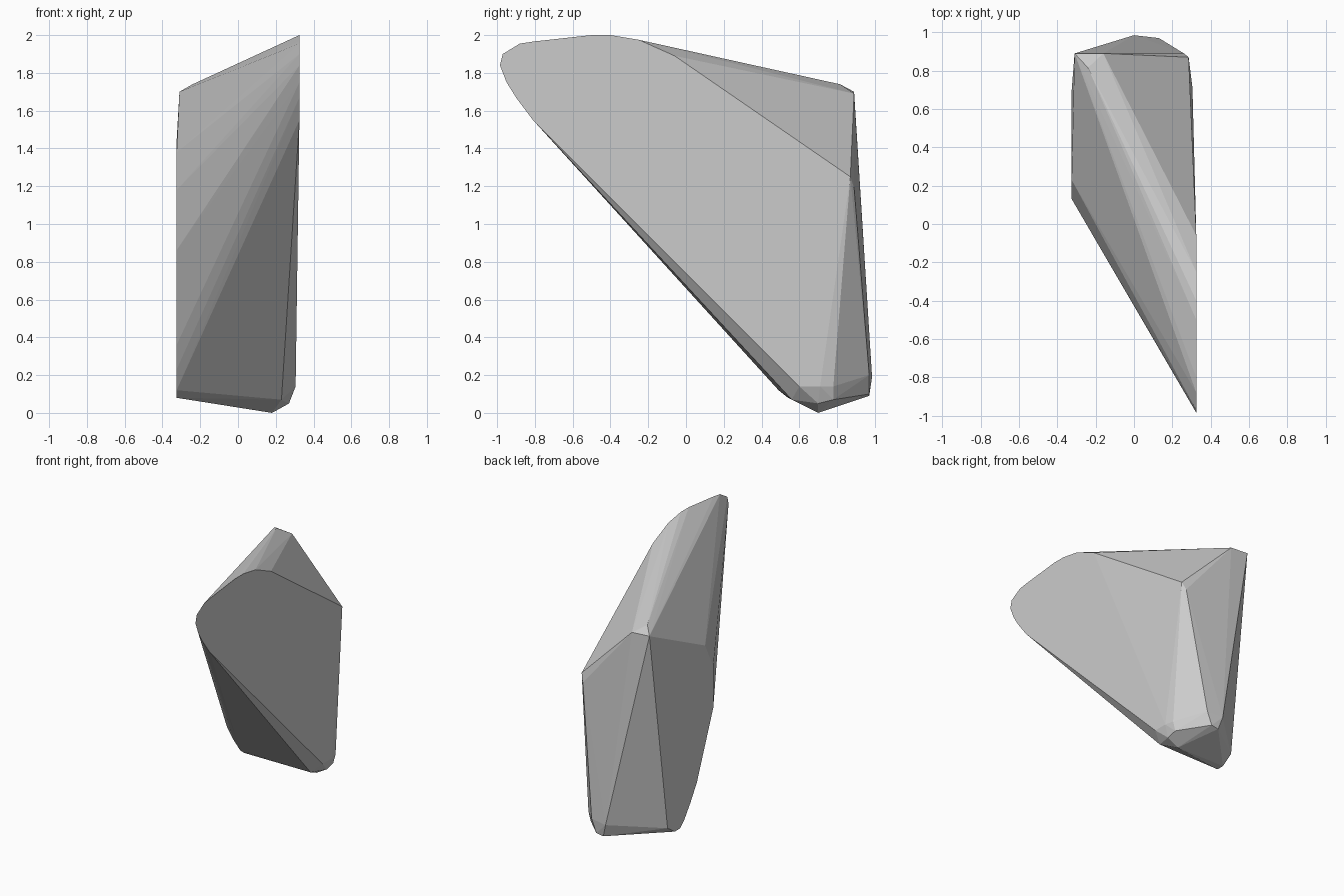
import bpy, bmesh

# Right flank outline (y, z) on a flat vertical plane
right_flank = [(-0.985, 1.84), (-0.97, 1.90), (-0.88, 1.955), (-0.80, 1.967),
               (-0.50, 2.0), (-0.40, 2.0), (-0.25, 1.975), (-0.06, 1.89),
               (-0.95, 1.75), (-0.90, 1.67), (-0.81, 1.55)]
# Left flank outline (y, z)
left_flank = [(0.60, 0.08), (0.69, 0.14), (0.54, 0.08), (0.49, 0.12), (0.41, 0.23),
              (0.33, 0.36), (0.13, 0.86), (0.13, 1.18), (0.23, 1.38), (0.70, 1.44)]
# Upper back ridge and shoulder
ridge = [(-0.31, 0.89, 1.70), (-0.16, 0.89, 1.69), (-0.24, 0.815, 1.74),
         (0.26, 0.89, 1.19), (0.285, 0.87, 1.25)]
# Rounded foot
foot = [(0.18, 0.70, 0.0), (0.27, 0.70, 0.05), (0.27, 0.78, 0.07),
        (0.305, 0.60, 0.14), (0.305, 0.71, 0.14), (0.29, 0.78, 0.14),
        (0.23, 0.56, 0.07), (0.03, 0.97, 0.09), (0.09, 0.97, 0.10),
        (0.0, 0.985, 0.19), (0.13, 0.97, 0.20)]

points = [(0.325, y, z) for y, z in right_flank]
points += [(-0.325, y, z) for y, z in left_flank]
points += ridge + foot

# Faceted stone: convex skin around the outlines
bm = bmesh.new()
for p in points:
    bm.verts.new(p)
hull = bmesh.ops.convex_hull(bm, input=bm.verts)
loose = [v for v in bm.verts if not v.link_faces]
bmesh.ops.delete(bm, geom=loose, context='VERTS')
bmesh.ops.dissolve_limit(bm, angle_limit=0.01, verts=bm.verts, edges=bm.edges)
bmesh.ops.recalc_face_normals(bm, faces=bm.faces)

mesh = bpy.data.meshes.new("faceted_rock")
bm.to_mesh(mesh)
bm.free()
bpy.context.collection.objects.link(bpy.data.objects.new("faceted_rock", mesh))
